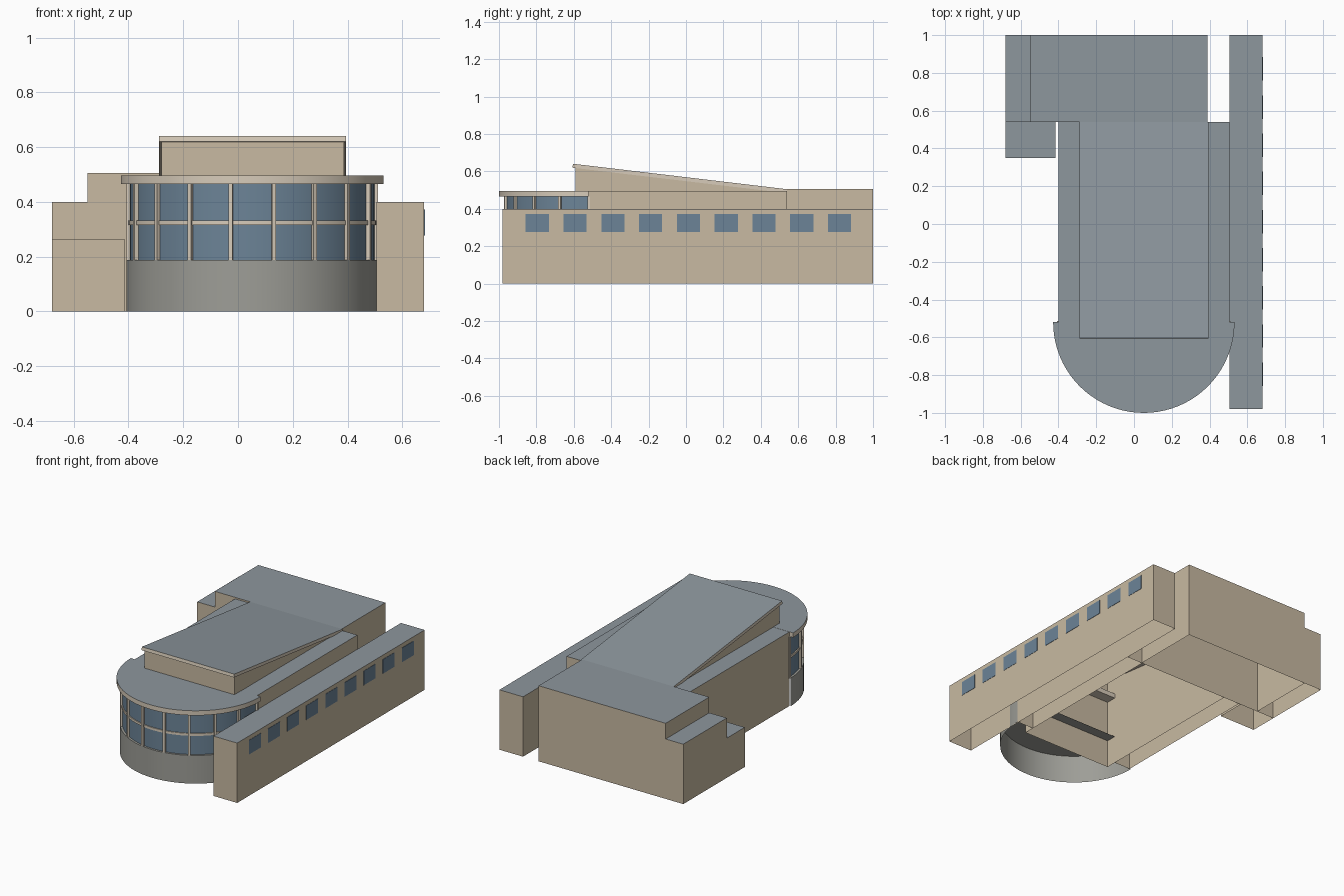
import bpy, bmesh, math
from mathutils import Matrix, Vector

if "Cube" in bpy.data.objects:
    bpy.data.objects.remove(bpy.data.objects["Cube"])


def material(name, rgb):
    m = bpy.data.materials.new(name)
    m.diffuse_color = (*rgb, 1)
    m.use_nodes = True
    m.node_tree.nodes["Principled BSDF"].inputs["Base Color"].default_value = m.diffuse_color
    return m


WALL = material("tan_wall", (0.58, 0.49, 0.36))
TRIM = material("light_trim", (0.68, 0.60, 0.49))
ROOF = material("grey_roof", (0.27, 0.31, 0.34))
STONE = material("grey_stone", (0.34, 0.34, 0.31))
GLASS = material("blue_glass", (0.15, 0.23, 0.31))
DOWN, BACK, UP = Vector((0, 0, -1)), Vector((0, 1, 0)), Vector((0, 0, 1))


def prism(name, base, offset, side, top=None, drop=(), smooth=False):
    """Extrude an outline by an offset, drop faces by direction, colour the top."""
    bm = bmesh.new()
    low = [bm.verts.new(p) for p in base]
    high = [bm.verts.new(Vector(p) + Vector(offset)) for p in base]
    n = len(base)
    bm.faces.new(low)
    bm.faces.new(high)
    for i in range(n):
        j = (i + 1) % n
        bm.faces.new((low[i], low[j], high[j], high[i]))
    bmesh.ops.recalc_face_normals(bm, faces=bm.faces[:])
    bm.normal_update()
    gone = [f for f in bm.faces if any(f.normal.dot(d) > 0.999 for d in drop)]
    for f in bm.faces:
        f.material_index = 1 if top and f.normal.z > 0.5 else 0
    bmesh.ops.delete(bm, geom=gone, context='FACES')
    me = bpy.data.meshes.new(name)
    bm.to_mesh(me)
    bm.free()
    me.materials.append(side)
    if top:
        me.materials.append(top)
    ob = bpy.data.objects.new(name, me)
    bpy.context.collection.objects.link(ob)
    if smooth:
        bpy.ops.object.select_all(action='DESELECT')
        ob.select_set(True)
        bpy.context.view_layer.objects.active = ob
        bpy.ops.object.shade_smooth_by_angle(angle=math.radians(30))
    return ob


def box(name, x0, x1, y0, y1, z0, z1, side=WALL, top=ROOF, drop=(DOWN,)):
    base = [(x0, y0, z0), (x1, y0, z0), (x1, y1, z0), (x0, y1, z0)]
    return prism(name, base, (0, 0, z1 - z0), side, top, drop)


CX, CY = 0.052, -0.52


def arc(r, z, n=40):
    """Half circle bulging towards the front."""
    return [(CX - r * math.cos(math.pi * i / n), CY - r * math.sin(math.pi * i / n), z)
            for i in range(n + 1)]


# Plain flat-roofed volumes, open underneath
box("right_wing", 0.505, 0.68, -0.98, 1.0, 0, 0.40)
box("rear_block", -0.55, 0.39, 0.54, 1.0, 0, 0.505)
box("rear_side_block", -0.68, -0.55, 0.54, 1.0, 0, 0.40)
box("left_annex", -0.68, -0.415, 0.35, 0.54, 0, 0.265)
box("left_aisle", -0.40, -0.28, -0.52, 0.54, 0, 0.495)
box("right_aisle", 0.387, 0.505, -0.52, 0.54, 0, 0.495)

# Central hall with sloping top
hall = [(-0.28, -0.59, 0), (-0.28, 0.54, 0), (-0.28, 0.54, 0.485), (-0.28, -0.59, 0.618)]
prism("central_hall", hall, (0.667, 0, 0), WALL, ROOF, (DOWN,))
slab = [(-0.288, -0.607, 0.62), (-0.288, 0.54, 0.484),
        (-0.288, 0.54, 0.505), (-0.288, -0.604, 0.641)]
prism("sloping_roof", slab, (0.683, 0, 0), TRIM, ROOF)

# Rounded front: stone base, glass band, roof disc
prism("round_base", arc(0.46, 0), (0, 0, 0.188), STONE, None, (DOWN, BACK), True)
prism("round_glazing", arc(0.446, 0.188), (0, 0, 0.28), GLASS, None, (DOWN, UP, BACK), True)
prism("round_roof", arc(0.48, 0.465), (0, 0, 0.031), TRIM, ROOF, (), True)
prism("glazing_transom", arc(0.452, 0.315) + arc(0.444, 0.315)[::-1], (0, 0, 0.016),
      TRIM, None, (), True)

# Upright bars around the glass
for i in range(10):
    a = math.radians(-90 + 20 * i)
    bar = box("glazing_bar", -0.0075, 0.0075, -0.46, -0.442, 0.188, 0.465, TRIM, None, ())
    bar.matrix_world = Matrix.Translation((CX, CY, 0)) @ Matrix.Rotation(a, 4, 'Z')

# Row of windows along the right wing
for i in range(9):
    y = -0.795 + 0.202 * i
    box("wing_window", 0.676, 0.682, y - 0.062, y + 0.062, 0.277, 0.372, GLASS, None, ())
